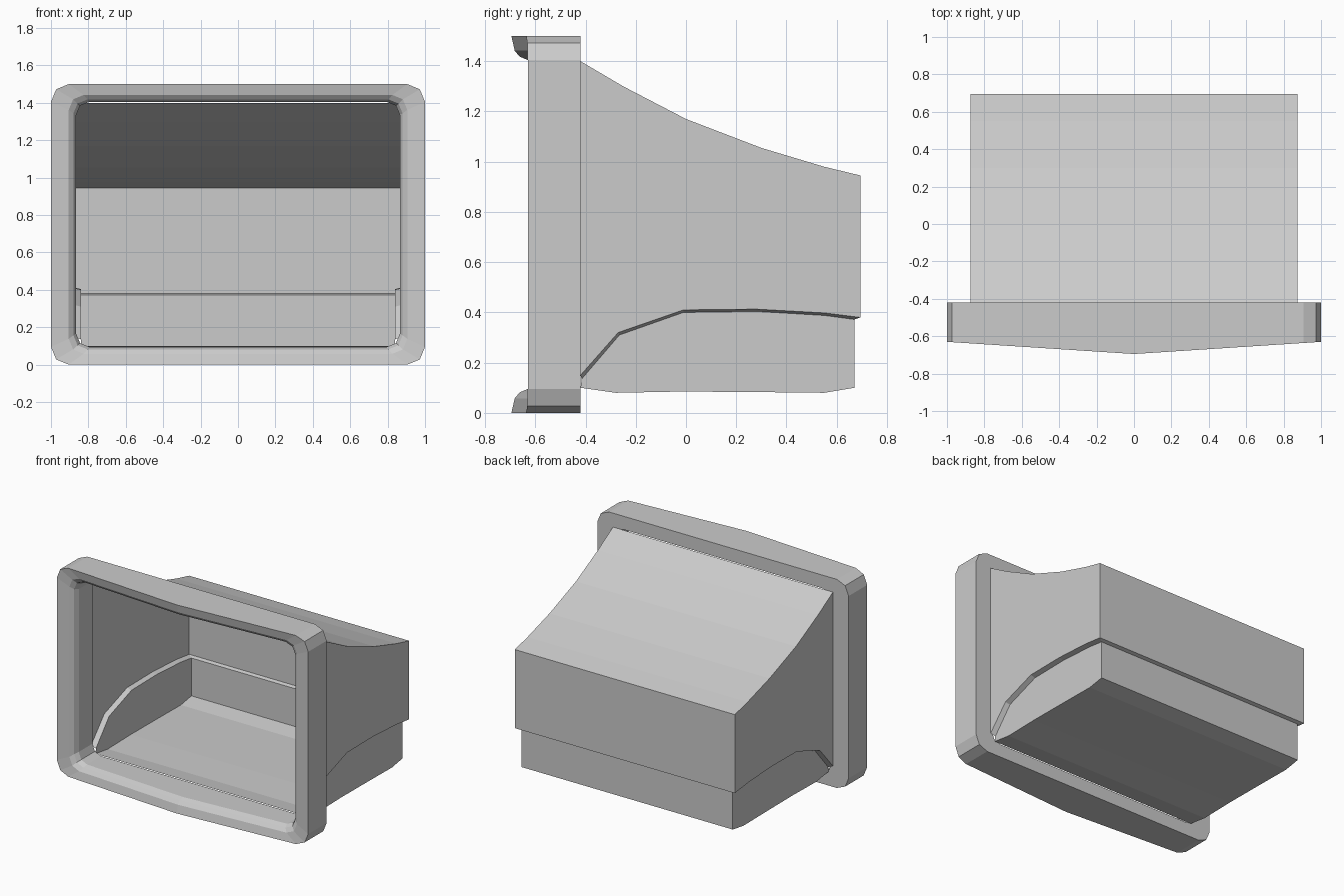
import bpy, math

if "Cube" in bpy.data.objects:
    bpy.data.objects.remove(bpy.data.objects["Cube"])


def make_object(name, verts, faces):
    mesh = bpy.data.meshes.new(name)
    mesh.from_pydata(verts, [], faces)
    mesh.update()
    obj = bpy.data.objects.new(name, mesh)
    bpy.context.collection.objects.link(obj)
    return obj


# Front bezel: rounded rectangular rings, bulging forward to the centre line
def ring(ox, oz, r, y_of_x):
    hx, hz = 1 - ox, 0.75 - oz
    pts = []
    for k, (sx, sz) in enumerate([(1, 1), (-1, 1), (-1, -1), (1, -1)]):
        for s in range(3):
            a = math.radians(90 * k + 45 * s)
            pts.append((sx * (hx - r) + r * math.cos(a),
                        0.75 + sz * (hz - r) + r * math.sin(a)))
        if k % 2 == 0:
            pts.append((0, 0.75 + sz * hz))
    return [(x, y_of_x(x), z) for x, z in pts]


def bulged(dy):
    return lambda x: -0.63 - 0.065 * (1 - abs(x)) + dy


def back(x):
    return -0.42


rings = [
    ring(0, 0, 0.095, back),
    ring(0, 0, 0.095, bulged(0)),
    ring(0.095, 0.058, 0.08, bulged(0.013)),
    ring(0.12, 0.082, 0.075, bulged(0.033)),
    ring(0.135, 0.095, 0.07, bulged(0.065)),
    ring(0.135, 0.095, 0.07, back),
]
n = len(rings[0])
verts = [p for loop in rings for p in loop]
faces = []
for i in range(len(rings)):
    j = (i + 1) % len(rings)
    for k in range(n):
        m = (k + 1) % n
        faces.append((i * n + k, i * n + m, j * n + m, j * n + k))
make_object("front_bezel", verts, faces)

# Rear housing: thin open shell lofted along y; (y, z) profiles seen from the side
roof = [(-0.42, 1.40), (-0.25, 1.30), (0, 1.17), (0.30, 1.055), (0.55, 0.98), (0.695, 0.945)]
ledge_outer = [(-0.42, 0.15), (-0.27, 0.32), (-0.01, 0.41), (0.28, 0.413), (0.55, 0.398), (0.695, 0.38)]
ledge_inner = [(-0.415, 0.135), (-0.265, 0.31), (-0.01, 0.40), (0.28, 0.404), (0.55, 0.388), (0.67, 0.372)]
floor = [(-0.42, 0.10), (-0.28, 0.08), (-0.02, 0.085), (0.28, 0.083), (0.55, 0.08), (0.67, 0.10)]
columns = [(0.875, roof), (0.875, ledge_outer), (0.84, ledge_inner), (0.84, floor)]

verts, faces = [], []
for i in range(len(roof)):
    verts += [(x, *prof[i]) for x, prof in columns]
    verts += [(-x, *prof[i]) for x, prof in reversed(columns)]
for i in range(len(roof) - 1):
    a, b = i * 8, i * 8 + 8
    for k in range(8):
        m = (k + 1) % 8
        faces.append((a + k, a + m, b + m, b + k))
# Stepped back wall
e = (len(roof) - 1) * 8
for k in range(3):
    faces.append((e + k, e + k + 1, e + 6 - k, e + 7 - k))
make_object("rear_housing", verts, faces)

# Consistent outward faces
import bmesh
for obj in bpy.context.collection.objects:
    bm = bmesh.new()
    bm.from_mesh(obj.data)
    bmesh.ops.recalc_face_normals(bm, faces=bm.faces[:])
    bm.to_mesh(obj.data)
    bm.free()
